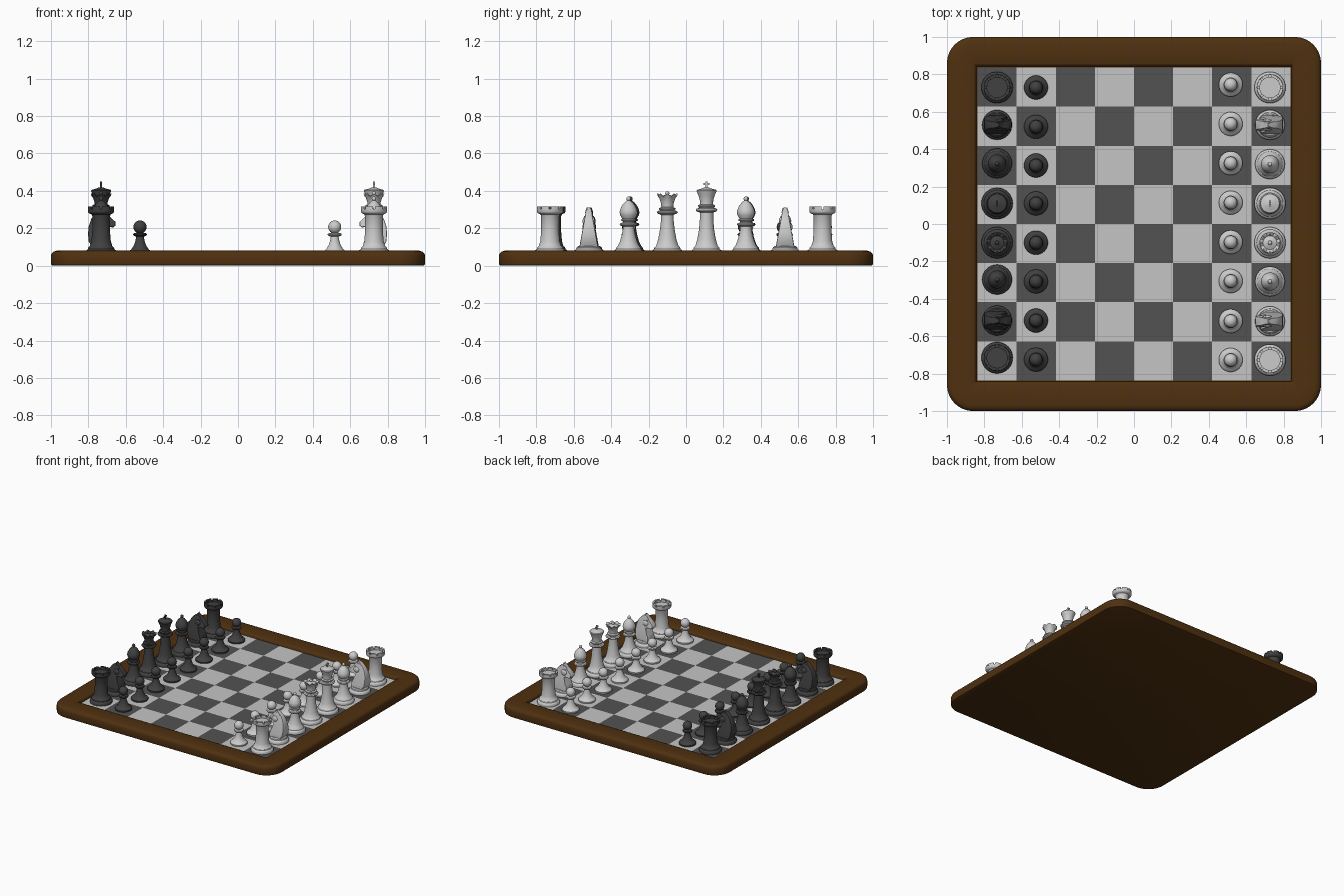
import bpy, bmesh, math
from mathutils import Matrix, Vector

if "Cube" in bpy.data.objects:
    bpy.data.objects.remove(bpy.data.objects["Cube"])

FLOOR = 0.06          # height of the playing surface
SEG = 32


def material(name, rgb):
    m = bpy.data.materials.new(name)
    m.diffuse_color = (*rgb, 1)
    m.use_nodes = True
    m.node_tree.nodes["Principled BSDF"].inputs["Base Color"].default_value = m.diffuse_color
    return m


WOOD = material("brown wood", (0.078, 0.030, 0.005))
LIGHT_TILE = material("light grey tile", (0.56, 0.56, 0.56))
DARK_TILE = material("dark grey tile", (0.085, 0.085, 0.085))
WHITE = material("pale piece", (0.60, 0.60, 0.60))
BLACK = material("charcoal piece", (0.052, 0.052, 0.052))


def finish(bm, name, mats, angle=35):
    bmesh.ops.remove_doubles(bm, verts=bm.verts, dist=1e-5)
    bmesh.ops.recalc_face_normals(bm, faces=bm.faces)
    me = bpy.data.meshes.new(name)
    bm.to_mesh(me)
    bm.free()
    for m in mats:
        me.materials.append(m)
    me.shade_smooth()
    me.set_sharp_from_angle(angle=math.radians(angle))
    return me


def place(name, me, loc=(0, 0, 0), turn=0):
    ob = bpy.data.objects.new(name, me)
    ob.location = loc
    ob.rotation_euler.z = turn
    bpy.context.collection.objects.link(ob)
    return ob


def bridge(bm, rings):
    for a, b in zip(rings, rings[1:]):
        n = len(a)
        for i in range(n):
            bm.faces.new((a[i], a[(i + 1) % n], b[(i + 1) % n], b[i]))


def lathe(bm, profile, scallop=None):
    """Turn (radius, z) points; scallop = (min z, depth, count) waves the rim."""
    rings = []
    for r, z in profile:
        ring = []
        for i in range(SEG):
            a = 2 * math.pi * i / SEG
            h = z
            if scallop and z >= scallop[0] and r > 0.04:
                h -= scallop[1] * (0.5 - 0.5 * math.cos(scallop[2] * a))
            ring.append(bm.verts.new((max(r, 1e-7) * math.cos(a), max(r, 1e-7) * math.sin(a), h)))
        rings.append(ring)
    bridge(bm, rings)
    bmesh.ops.remove_doubles(bm, verts=bm.verts, dist=1e-5)


def ball(z, r, start=-60):
    return [(r * math.cos(math.radians(a)), z + r * math.sin(math.radians(a)))
            for a in range(start, 91, 15)]


def box(bm, centre, size):
    bmesh.ops.create_cube(bm, size=1, matrix=Matrix.Translation(centre) @ Matrix.Diagonal((*size, 1)))


def foot(s=1.0):
    return [(0, FLOOR)] + [(r * s, z) for r, z in
            [(.083, FLOOR), (.084, .074), (.079, .083), (.071, .088), (.069, .097), (.06, .105)]]


# ---- board frame: rounded square rings from underside to recess floor
def rounded_square(bm, half, radius, z):
    ring = []
    for q in range(4):
        c = Matrix.Rotation(q * math.pi / 2, 3, 'Z') @ Vector((half - radius, half - radius, 0))
        for i in range(9):
            a = (q + i / 8) * math.pi / 2
            ring.append(bm.verts.new((c.x + radius * math.cos(a), c.y + radius * math.sin(a), z)))
    return ring


bm = bmesh.new()
rings = [rounded_square(bm, h, r, z) for h, r, z in
         [(.99, .13, 0), (.998, .138, .004), (1, .14, .012), (1, .14, .055), (.996, .136, .066),
          (.987, .127, .075), (.97, .11, .08), (.858, .006, .08), (.85, .005, .077),
          (.845, .004, .07), (.842, .003, .057)]]
bridge(bm, rings)
bm.faces.new(rings[0])
bm.faces.new(rings[-1])
place("board_frame", finish(bm, "board_frame", [WOOD]))

# ---- chequered playing surface
bm = bmesh.new()
T = 0.209
grid = [[bm.verts.new(((i - 4) * T, (j - 4) * T, FLOOR)) for j in range(9)] for i in range(9)]
for i in range(8):
    for j in range(8):
        f = bm.faces.new((grid[i][j], grid[i + 1][j], grid[i + 1][j + 1], grid[i][j + 1]))
        f.material_index = (i + j) % 2
bmesh.ops.recalc_face_normals(bm, faces=bm.faces)
place("board_squares", finish(bm, "board_squares", [LIGHT_TILE, DARK_TILE]))


# ---- pieces
def pawn(bm):
    lathe(bm, [(0, FLOOR), (.063, FLOOR), (.064, .071), (.059, .079), (.05, .084), (.043, .092),
               (.032, .11), (.024, .135), (.021, .155), (.035, .161), (.038, .167), (.034, .173)]
          + ball(.207, .035))


def rook(bm):
    lathe(bm, foot() + [(.052, .13), (.047, .19), (.047, .265), (.052, .275), (.066, .281), (.07, .287),
                        (.07, .303), (.054, .303), (.054, .294), (0, .294)])
    for k in range(8):      # battlements
        arc = [(k + t / 4 * .78 + .11) * math.pi / 4 for t in range(5)]
        loops = [[bm.verts.new((r * math.cos(a), r * math.sin(a), z))
                  for r, z in [(.054, .302), (.07, .302), (.07, .316), (.054, .316)]] for a in arc]
        bridge(bm, loops)
        bm.faces.new(loops[0])
        bm.faces.new(loops[-1])


def bishop(bm):
    lathe(bm, foot(.95) + [(.046, .13), (.036, .165), (.030, .20), (.030, .21), (.045, .215), (.048, .221),
                           (.044, .227), (.031, .231), (.031, .237), (.040, .241), (.040, .247), (.034, .252),
                           (.045, .270), (.048, .285), (.045, .300), (.036, .320), (.022, .338), (.010, .347)]
          + ball(.358, .012, -45))


def queen(bm):
    lathe(bm, foot() + [(.049, .14), (.040, .19), (.034, .24), (.034, .272), (.052, .279), (.056, .286),
                        (.050, .293), (.038, .296), (.044, .303), (.044, .308), (.032, .313), (.034, .335),
                        (.043, .362), (.055, .385), (.047, .385), (.037, .368), (.024, .375), (.008, .379)]
          + ball(.387, .011, -45), scallop=(.38, .014, 8))


def king(bm):
    lathe(bm, foot() + [(.050, .14), (.041, .19), (.036, .25), (.036, .284), (.054, .291), (.058, .299),
                        (.052, .306), (.039, .309), (.046, .317), (.046, .323), (.035, .328), (.036, .35),
                        (.043, .375), (.052, .395), (.054, .401), (.050, .406), (.030, .411), (.010, .419),
                        (0, .419)])
    box(bm, (0, 0, .433), (.010, .010, .036))     # cross upright
    box(bm, (0, 0, .437), (.010, .032, .010))     # cross arm


def knight(bm):
    # horse silhouette, facing +x, tapered towards the ears
    side = [(-.048, .098), (-.066, .13), (-.070, .17), (-.066, .21), (-.053, .25), (-.030, .282), (-.004, .296),
            (.010, .310), (.022, .286), (.045, .264), (.076, .235), (.078, .215), (.062, .203),
            (.036, .217), (.012, .208), (.022, .18), (.044, .15), (.050, .12), (.048, .098)]
    width = lambda z: .050 - .18 * (z - .1)
    loops = [[bm.verts.new((x, s * width(z), z)) for x, z in side] for s in (-1, 1)]
    bridge(bm, loops)
    caps = [bm.faces.new(l) for l in loops]
    rim = {e for f in caps for e in f.edges}
    bmesh.ops.bevel(bm, geom=list(rim), offset=.006, segments=2, profile=.5, affect='EDGES')
    for s in (-1, 1):
        # cheek, eye and ear
        for c, size in [((.015, s * .021, .238), (.026, .012, .024)),
                        ((.026, s * .021, .262), (.006, .004, .005))]:
            bmesh.ops.create_uvsphere(bm, u_segments=12, v_segments=8, radius=1,
                                      matrix=Matrix.Translation(c) @ Matrix.Diagonal((*size, 1)))
        bmesh.ops.create_cone(bm, cap_ends=True, segments=10, radius1=.009, radius2=.001, depth=.03,
                              matrix=Matrix.Translation((.004, s * .011, .297)))
    lathe(bm, foot(.95)[:-1] + [(.058, .104), (0, .106)])


KINDS = {"pawn": pawn, "rook": rook, "knight": knight, "bishop": bishop, "queen": queen, "king": king}
BACK_ROW = ["rook", "knight", "bishop", "king", "queen", "bishop", "knight", "rook"]
SIDES = {
    "light": (WHITE, .727, .517, math.pi,
              [.73, .53, .32, .11, -.10, -.307, -.52, -.727], [.745, .535, .325, .114, -.097, -.305, -.519, -.727]),
    "dark": (BLACK, -.732, -.524, 0,
             [.73, .53, .324, .11, -.10, -.297, -.516, -.715], [.73, .52, .313, .11, -.10, -.307, -.516, -.725]),
}
for side, (mat, x_back, x_pawn, turn, back_y, pawn_y) in SIDES.items():
    meshes = {}
    for kind, build in KINDS.items():
        bm = bmesh.new()
        build(bm)
        meshes[kind] = finish(bm, f"{side}_{kind}", [mat])
    for kind, yb, yp in zip(BACK_ROW, back_y, pawn_y):
        place(f"{side}_{kind}", meshes[kind], (x_back, yb, 0), turn)
        place(f"{side}_pawn", meshes["pawn"], (x_pawn, yp, 0), turn)
